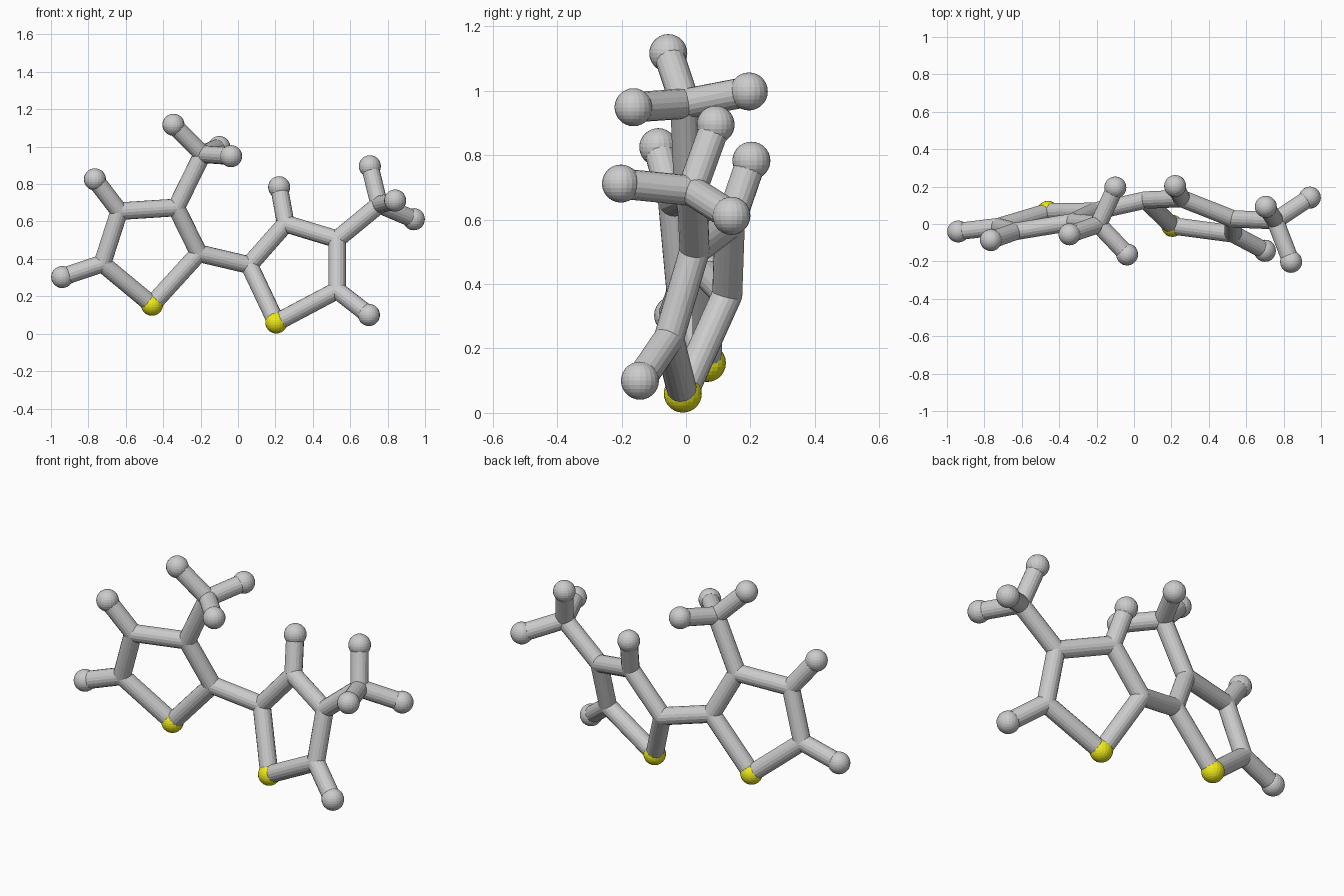
import bpy
from mathutils import Vector

if "Cube" in bpy.data.objects:
    bpy.data.objects.remove(bpy.data.objects["Cube"])

BALL_R = 0.059
STICK_R = 0.047

# Atom centres: left ring, right ring, their side groups
atoms = {
    "left_sulfur": (-0.46, 0.065, 0.155),
    "left_inner": (-0.21, 0.068, 0.43),
    "left_branch": (-0.33, 0.01, 0.675),
    "left_upper": (-0.635, -0.04, 0.655),
    "left_outer": (-0.725, -0.014, 0.375),
    "left_methyl": (-0.19, -0.002, 0.96),
    "right_sulfur": (0.205, -0.01, 0.06),
    "right_inner": (0.06, 0.128, 0.367),
    "right_upper": (0.255, 0.136, 0.588),
    "right_branch": (0.53, 0.027, 0.505),
    "right_outer": (0.53, -0.053, 0.232),
    "right_methyl": (0.755, 0.018, 0.69),
}

# End balls: parent atom and centre
ends = [
    ("left_upper", (-0.765, -0.086, 0.825)),
    ("left_outer", (-0.94, -0.04, 0.303)),
    ("left_methyl", (-0.345, -0.055, 1.117)),
    ("left_methyl", (-0.037, -0.163, 0.949)),
    ("left_methyl", (-0.10, 0.195, 0.998)),
    ("right_upper", (0.22, 0.203, 0.783)),
    ("right_outer", (0.70, -0.143, 0.10)),
    ("right_methyl", (0.705, 0.092, 0.895)),
    ("right_methyl", (0.84, -0.202, 0.712)),
    ("right_methyl", (0.94, 0.141, 0.612)),
]

yellow = bpy.data.materials.new("yellow")
yellow.diffuse_color = (0.85, 0.82, 0.01, 1)
yellow.use_nodes = True
yellow.node_tree.nodes["Principled BSDF"].inputs["Base Color"].default_value = yellow.diffuse_color


def ball(name, centre, radius):
    bpy.ops.mesh.primitive_uv_sphere_add(segments=20, ring_count=14, radius=radius, location=centre)
    bpy.context.object.name = name
    return bpy.context.object


def stick(name, a, b):
    a, b = Vector(a), Vector(b)
    d = b - a
    bpy.ops.mesh.primitive_cylinder_add(vertices=18, radius=STICK_R, depth=d.length,
                                        location=(a + b) / 2)
    ob = bpy.context.object
    ob.name = name
    ob.rotation_mode = 'QUATERNION'
    ob.rotation_quaternion = d.to_track_quat('Z', 'Y')


# Yellow balls and grey joints
for name, p in atoms.items():
    if name.endswith("sulfur"):
        ball(name + "_ball", p, BALL_R).data.materials.append(yellow)
    else:
        ball(name + "_joint", p, STICK_R)

# Ring sticks, bridge and branch sticks
rings = [
    ["left_sulfur", "left_inner", "left_branch", "left_upper", "left_outer"],
    ["right_sulfur", "right_inner", "right_upper", "right_branch", "right_outer"],
]
for ring in rings:
    for a, b in zip(ring, ring[1:] + ring[:1]):
        stick("ring_stick", atoms[a], atoms[b])
stick("bridge_stick", atoms["left_inner"], atoms["right_inner"])
for side in ("left", "right"):
    stick("branch_stick", atoms[side + "_branch"], atoms[side + "_methyl"])

# End balls on their sticks
for parent, p in ends:
    stick("end_stick", atoms[parent], p)
    ball("end_ball", p, BALL_R)
